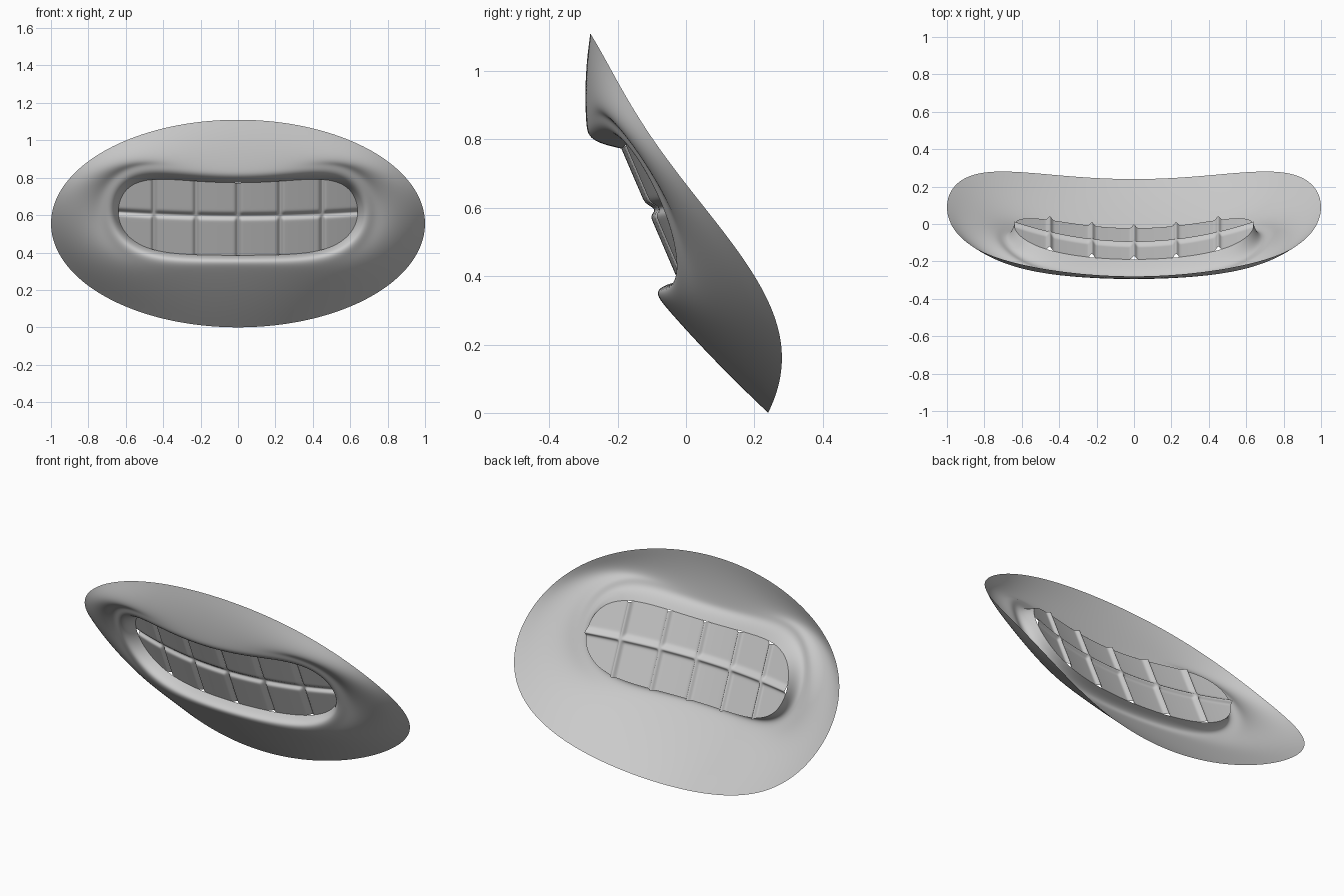
import bpy, bmesh, math

if "Cube" in bpy.data.objects:
    bpy.data.objects.remove(bpy.data.objects["Cube"])

HALF = 0.64                      # half width of the mouth opening
SEAMS = (-0.45, -0.225, 0.0, 0.225, 0.45)


def mid_line(x):
    return 0.595 + 0.022 * (x / HALF) ** 2


def reach(x, upper):
    # height of the opening above / below the bite line
    return 0.178 + 0.05 * (x / HALF) ** 2 if upper else 0.21


def teeth_y(x, z):
    # leaning, gently curved sheet on which the teeth sit
    return -0.115 + (0.6 - z) * 0.43 + 0.28 * x * x


def opening(t):
    c, s = math.cos(t), math.sin(t)
    x = HALF * c
    h = math.sqrt(max(0.0, 1 - abs(c) ** 5))
    z = mid_line(x) + math.copysign(h, s) * reach(x, s > 0)
    return x, z


def offset_opening(t, d):
    (x, z), (xa, za), (xb, zb) = opening(t), opening(t - 0.03), opening(t + 0.03)
    dx, dz = xb - xa, zb - za
    n = math.hypot(dx, dz)
    return x + d * dz / n, z - d * dx / n


def rim(t):
    c, s = math.cos(t), math.sin(t)
    y = 0.09 - 0.433 * s - 0.11 * s**2 + 0.173 * s**3
    y += 0.06 * s * s * (1 - s * s) * (s + 0.75)
    return c, y, 0.555 + 0.555 * s


def lip(t, off, depth):
    c2 = math.cos(t) ** 2
    x, z = offset_opening(t, off * (1 + 0.5 * c2))
    return x, teeth_y(x, z) - depth * (1 + 0.15 * c2), z


def between(t, f):
    # skin between the rim (f=0) and the lip crest (f=1), slightly bulged
    a, b = rim(t), lip(t, 0.065, 0.074)
    p = [u + (v - u) * f for u, v in zip(a, b)]
    p[1] -= (0.008 + 0.03 * math.cos(t) ** 2) * 4 * f * (1 - f)
    return tuple(p)


def make_object(name, bm):
    me = bpy.data.meshes.new(name)
    bm.to_mesh(me)
    bm.free()
    me.polygons.foreach_set("use_smooth", [True] * len(me.polygons))
    ob = bpy.data.objects.new(name, me)
    bpy.context.collection.objects.link(ob)
    return ob


# Mouth skin: rings from the oval rim to the rolled lip
N = 128
rings = [lambda t, f=f: between(t, f) for f in (0, 0.2, 0.4, 0.6, 0.8, 1)]
rings += [lambda t, o=o, d=d: lip(t, o, d)
          for o, d in ((0.042, 0.079), (0.024, 0.07), (0.01, 0.04), (0, 0))]
bm = bmesh.new()
loops = [[bm.verts.new(r(2 * math.pi * i / N)) for i in range(N)] for r in rings]
for a, b in zip(loops, loops[1:]):
    for i in range(N):
        j = (i + 1) % N
        bm.faces.new((a[i], a[j], b[j], b[i]))
skin = make_object("mouth_skin", bm)
sub = skin.modifiers.new("smooth", 'SUBSURF')
sub.levels = sub.render_levels = 2

# Teeth: one sheet pressed in along the seams and the bite line
NX, NZ = 320, 60
bm = bmesh.new()
grid = []
for i in range(NX + 1):
    c = -math.cos(math.pi * i / NX)
    x = HALF * c
    h = math.sqrt(max(0.0, 1 - abs(c) ** 5))
    row = []
    for k in range(NZ + 1):
        v = 2 * k / NZ - 1
        dz = v * h * reach(x, v > 0)
        z = mid_line(x) + dz
        near = [math.exp(-((x - s) / 0.012) ** 2) for s in SEAMS]
        near.append(math.exp(-(dz / 0.014) ** 2))
        press = 1 - math.prod(1 - g for g in near)
        row.append(bm.verts.new((x, teeth_y(x, z) + 0.02 * press, z)))
    grid.append(row)
for i in range(NX):
    for k in range(NZ):
        bm.faces.new((grid[i][k], grid[i + 1][k], grid[i + 1][k + 1], grid[i][k + 1]))
bmesh.ops.remove_doubles(bm, verts=bm.verts, dist=0.00005)
make_object("teeth", bm)
